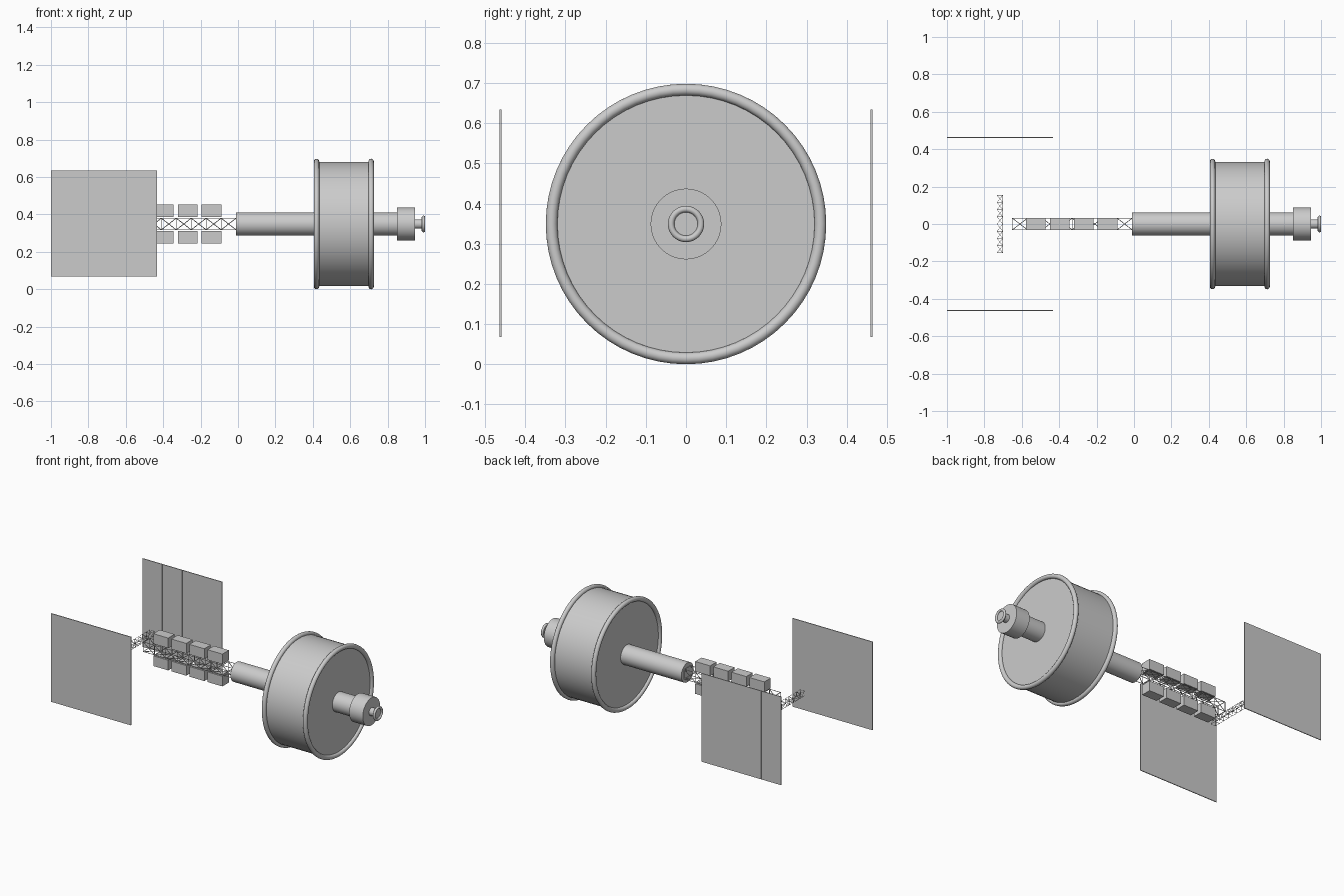
import bpy, bmesh, math
from mathutils import Vector, Matrix

if "Cube" in bpy.data.objects:
    bpy.data.objects.remove(bpy.data.objects["Cube"])

CZ = 0.349  # height of the main axis


def finish(name, bm, smooth=False):
    bmesh.ops.recalc_face_normals(bm, faces=bm.faces)
    me = bpy.data.meshes.new(name)
    bm.to_mesh(me)
    bm.free()
    ob = bpy.data.objects.new(name, me)
    bpy.context.collection.objects.link(ob)
    if smooth:
        bpy.ops.object.select_all(action='DESELECT')
        ob.select_set(True)
        bpy.context.view_layer.objects.active = ob
        bpy.ops.object.shade_smooth_by_angle(angle=math.radians(35))
    return ob


def lathe(name, profile, closed=False, steps=64):
    """Spin (x, radius) points about the station's long axis."""
    bm = bmesh.new()
    vs = [bm.verts.new((x, 0, CZ + r)) for x, r in profile]
    pairs = list(zip(vs, vs[1:])) + ([(vs[-1], vs[0])] if closed else [])
    edges = [bm.edges.new(p) for p in pairs]
    bmesh.ops.spin(bm, geom=vs + edges, cent=(0, 0, CZ), axis=(1, 0, 0),
                   angle=math.tau, steps=steps)
    bmesh.ops.remove_doubles(bm, verts=bm.verts, dist=1e-5)
    return finish(name, bm, True)


def ring(name, x, major, minor, n=16):
    pts = [(x + minor * math.cos(math.tau * i / n),
            major + minor * math.sin(math.tau * i / n)) for i in range(n)]
    return lathe(name, pts, True)


def tube(name, x0, x1, r):
    return lathe(name, [(x0, 0), (x0, r), (x1, r), (x1, 0)])


def box(name, center, size):
    bm = bmesh.new()
    bmesh.ops.create_cube(bm, size=1, matrix=Matrix.Translation(center) @ Matrix.Diagonal((*size, 1)))
    return finish(name, bm)


def strut(bm, a, b, r):
    d = b - a
    m = Matrix.Translation((a + b) / 2) @ d.to_track_quat('Z', 'Y').to_matrix().to_4x4()
    bmesh.ops.create_cone(bm, cap_ends=True, segments=6, radius1=r, radius2=r,
                          depth=d.length, matrix=m)


def truss(name, start, axis, u, v, length, half, cells, r):
    """Square lattice girder: four chords, square frames and alternating diagonals."""
    bm = bmesh.new()
    start, axis, u, v = (Vector(k) for k in (start, axis, u, v))
    corners = [(-1, -1), (1, -1), (1, 1), (-1, 1)]

    def pt(c, i):
        a, b = corners[c % 4]
        return start + axis * (length * i / cells) + (u * a + v * b) * half

    for c in range(4):
        strut(bm, pt(c, 0), pt(c, cells), r)
        for i in range(cells + 1):
            strut(bm, pt(c, i), pt(c + 1, i), r)
        for i in range(cells):
            strut(bm, pt(c, i), pt(c + 1, i + 1), r)
    return finish(name, bm)


# habitat drum and its rounded rims
tube("habitat_drum", 0.42, 0.712, 0.332)
for side, x in (("rear", 0.42), ("front", 0.712)):
    ring("drum_rim_" + side, x, 0.3345, 0.0145)

# central spine tube, docking module, neck and flange
tube("spine_tube", -0.01, 0.86, 0.062)
tube("docking_module", 0.85, 0.946, 0.088)
tube("docking_neck", 0.94, 0.992, 0.025)
ring("docking_flange", 0.992, 0.037, 0.008)
tube("docking_flange_plate", 0.982, 0.992, 0.037)

# main girder and cross girder
truss("main_truss", (-0.65, 0, CZ), (1, 0, 0), (0, 1, 0), (0, 0, 1), 0.64, 0.031, 8, 0.002)
truss("cross_truss", (-0.717, -0.154, CZ), (0, 1, 0), (1, 0, 0), (0, 0, 1), 0.308, 0.0155, 8, 0.001)

# cargo boxes above and below the girder
for i in range(4):
    for side, s in (("top", 1), ("bottom", -1)):
        box(f"cargo_box_{side}_{i + 1}", (-0.141 - 0.128 * i, 0, CZ + s * 0.071), (0.106, 0.065, 0.065))

# solar panels, four strips each
w = 0.566 / 4
for side, s in (("left", -1), ("right", 1)):
    for i in range(4):
        box(f"solar_panel_{side}_{i + 1}", (-1 + w * (i + 0.5), s * 0.4615, CZ + 0.002),
            (w - (0.0008 if 0 < i < 3 else 0), 0.005, 0.566))
